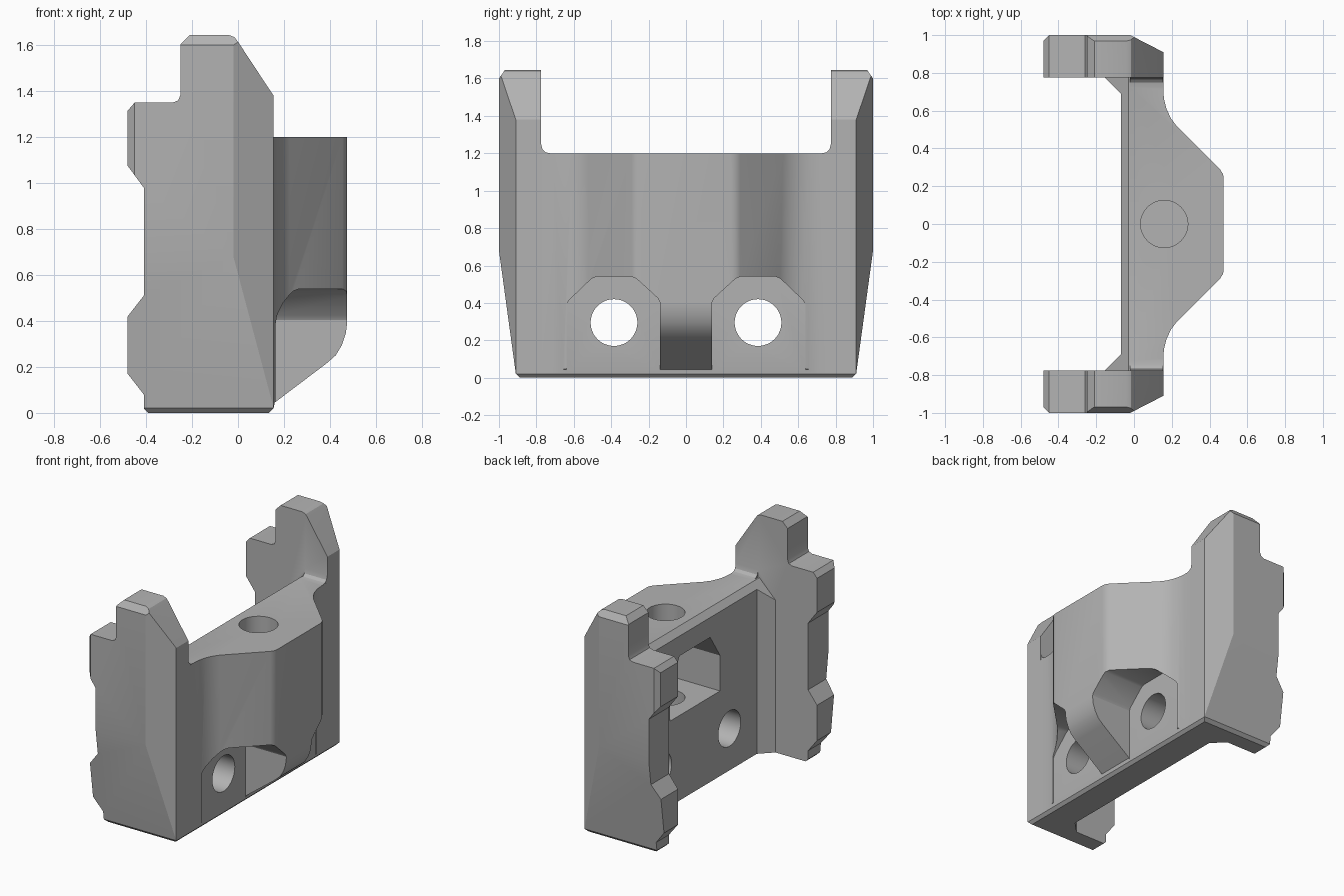
import bpy, bmesh, math
from mathutils import Vector

cube = bpy.data.objects.get("Cube")
if cube:
    bpy.data.objects.remove(cube, do_unlink=True)

grey = bpy.data.materials.new("satin_grey")
grey.use_nodes = True
grey.diffuse_color = (0.45, 0.45, 0.45, 1)
grey.node_tree.nodes["Principled BSDF"].inputs["Base Color"].default_value = (0.45, 0.45, 0.45, 1)


def prism(name, points, axis, low, high, planes=()):
    """Extrude a 2D outline along an axis, then trim it with (point, normal) planes."""
    bm = bmesh.new()

    def place(p, d):
        c = list(p)
        c.insert("xyz".index(axis), d)
        return bm.verts.new(c)

    face = bm.faces.new([place(p, low) for p in points])
    out = bmesh.ops.extrude_face_region(bm, geom=[face])
    shift = Vector([high - low if a == axis else 0 for a in "xyz"])
    bmesh.ops.translate(bm, vec=shift, verts=[v for v in out["geom"] if isinstance(v, bmesh.types.BMVert)])
    for point, normal in planes:
        bmesh.ops.bisect_plane(bm, geom=bm.verts[:] + bm.edges[:] + bm.faces[:], dist=1e-5,
                               plane_co=point, plane_no=Vector(normal).normalized(), clear_outer=True)
        bmesh.ops.holes_fill(bm, edges=[e for e in bm.edges if e.is_boundary], sides=0)
    bmesh.ops.recalc_face_normals(bm, faces=bm.faces[:])
    mesh = bpy.data.meshes.new(name)
    bm.to_mesh(mesh)
    bm.free()
    mesh.materials.append(grey)
    obj = bpy.data.objects.new(name, mesh)
    bpy.context.collection.objects.link(obj)
    return obj


def circle(a, b, r, n=48):
    return [(a + r * math.cos(i * math.tau / n), b + r * math.sin(i * math.tau / n)) for i in range(n)]


def combine(target, tool, operation):
    mod = target.modifiers.new(operation, "BOOLEAN")
    mod.operation, mod.object, mod.solver = operation, tool, "EXACT"
    bpy.context.view_layer.objects.active = target
    bpy.ops.object.modifier_apply(modifier=mod.name)
    bpy.data.objects.remove(tool, do_unlink=True)


# Central wall: plan outline with a bulge towards +x
half = [(0.475, 0.24), (0.471, 0.265), (0.455, 0.29), (0.225, 0.52), (0.195, 0.56), (0.172, 0.61),
        (0.159, 0.66), (0.155, 0.71), (0.155, 0.8), (-0.16, 0.8), (-0.16, 0.78), (-0.07, 0.69)]
outline = half + [(x, -y) for x, y in reversed(half)]
body = prism("bracket_body", outline, "z", 0, 1.2)

# Rounded slope under the bulge and chamfer along the top rear edge
slope = [(0.115, -0.02), (0.155, 0.02), (0.16, 0.045), (0.385, 0.215), (0.425, 0.25), (0.452, 0.295),
         (0.469, 0.345), (0.476, 0.4), (0.6, 0.4), (0.6, -0.1), (0.115, -0.1)]
combine(body, prism("slope_cutter", slope, "y", -0.9, 0.9), "DIFFERENCE")
chamfer = [(-0.2, 1.03), (-0.02, 1.21), (-0.02, 1.3), (-0.2, 1.3)]
combine(body, prism("edge_cutter", chamfer, "y", -0.9, 0.9), "DIFFERENCE")

# Side arms with two rear hooks each
arm = [(-0.41, 0), (0.155, 0), (0.155, 1.38), (0.0, 1.615), (-0.015, 1.635), (-0.04, 1.645),
       (-0.21, 1.645), (-0.25, 1.605), (-0.25, 1.385), (-0.26, 1.36), (-0.285, 1.35), (-0.45, 1.35),
       (-0.48, 1.315), (-0.48, 1.075), (-0.41, 0.98), (-0.41, 0.51), (-0.48, 0.42), (-0.48, 0.17),
       (-0.41, 0.08)]
fillet = [(0.78, 1.25), (0.775, 1.25), (0.767, 1.22), (0.75, 1.205), (0.72, 1.199), (0.72, 1.1), (0.78, 1.1)]
recess = [(0.14, -0.1), (0.14, 0.405), (0.15, 0.425), (0.265, 0.53), (0.29, 0.54), (0.48, 0.54),
          (0.505, 0.53), (0.625, 0.415), (0.64, 0.39), (0.64, -0.1)]

for s in (1, -1):
    trims = [((0, s, 0.68), (0, 0.68 * s, -0.093)),        # lower taper
             ((-0.02, s, 0), (0.09, 0.175 * s, 0)),        # front corner
             ((0, s, 1.6), (0, s, 0.7)),                   # top outer edge
             ((0.155, 0, 0.02), (1, 0, -1)),               # bottom edges
             ((0, 0.908 * s, 0.02), (0, s, -1)),
             ((-0.41, 0, 0.02), (-1, 0, -1)),
             ((-0.48, 0.97 * s, 0), (-1, s, 0))]           # rear outer edge of hooks
    combine(body, prism("side_arm", arm, "y", 0.775 * s, s, trims), "UNION")
    corner = [(y * s, z) for y, z in fillet]
    combine(body, prism("arm_fillet", corner, "x", -0.02, 0.154), "UNION")
    # Screw recess and screw hole
    notch = [(y * s, z) for y, z in recess]
    combine(body, prism("recess_cutter", notch, "x", 0.157, 0.7), "DIFFERENCE")
    combine(body, prism("screw_cutter", circle(0.385 * s, 0.295, 0.125), "x", -0.3, 0.4), "DIFFERENCE")

# Rear pocket with chamfered ceiling, and the vertical bolt hole
pocket = [(-0.28, 0.6), (0.28, 0.6), (0.28, 0.85), (0.17, 1.02), (-0.17, 1.02), (-0.28, 0.85)]
combine(body, prism("pocket_cutter", pocket, "x", -0.3, 0.39), "DIFFERENCE")
combine(body, prism("bolt_cutter", circle(0.16, 0, 0.125), "z", 0.35, 1.4), "DIFFERENCE")

# Smooth shading on the curves, sharp elsewhere
bpy.ops.object.select_all(action="DESELECT")
body.select_set(True)
bpy.context.view_layer.objects.active = body
bpy.ops.object.shade_smooth_by_angle(angle=math.radians(24))
